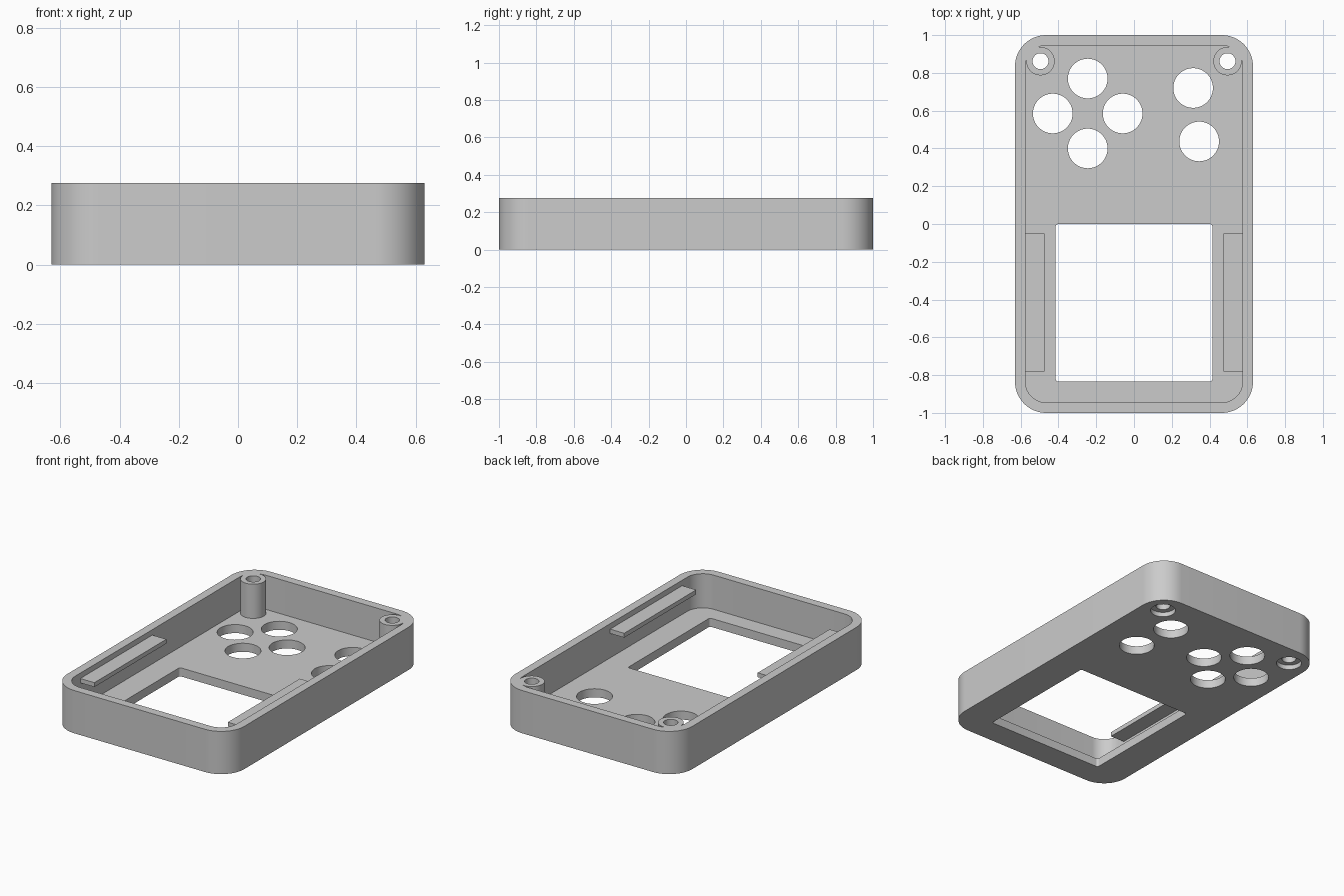
import bpy
import bmesh
from math import cos, sin, pi, radians

cube = bpy.data.objects.get("Cube")
if cube:
    bpy.data.objects.remove(cube, do_unlink=True)

HEIGHT, FLOOR, WALL = 0.275, 0.055, 0.055
HALF_X, HALF_Y, CORNER = 0.63, 1.0, 0.165

grey = bpy.data.materials.new("plain grey")
grey.use_nodes = True
colour = (0.6, 0.6, 0.6, 1)
grey.diffuse_color = colour
grey.node_tree.nodes["Principled BSDF"].inputs["Base Color"].default_value = colour


def prism(name, outline, z0, z1):
    """Extrude a closed xy outline from z0 to z1."""
    bm = bmesh.new()
    face = bm.faces.new([bm.verts.new((x, y, z0)) for x, y in outline])
    top = bmesh.ops.extrude_face_region(bm, geom=[face])["geom"]
    for v in top:
        if isinstance(v, bmesh.types.BMVert):
            v.co.z = z1
    bmesh.ops.recalc_face_normals(bm, faces=bm.faces)
    mesh = bpy.data.meshes.new(name)
    bm.to_mesh(mesh)
    bm.free()
    mesh.materials.append(grey)
    obj = bpy.data.objects.new(name, mesh)
    bpy.context.collection.objects.link(obj)
    return obj


def rounded(x0, x1, y0, y1, r, steps=16):
    """Rounded rectangle outline."""
    centres = [(x1 - r, y1 - r), (x0 + r, y1 - r), (x0 + r, y0 + r), (x1 - r, y0 + r)]
    return [(cx + r * cos(a), cy + r * sin(a))
            for q, (cx, cy) in enumerate(centres)
            for a in [(q + i / steps) * pi / 2 for i in range(steps + 1)]]


def circle(x, y, r, steps=64):
    return [(x + r * cos(2 * pi * i / steps), y + r * sin(2 * pi * i / steps))
            for i in range(steps)]


def combine(target, tool, operation):
    """Apply a boolean and discard the tool."""
    tool.hide_render = True
    mod = target.modifiers.new("cut", "BOOLEAN")
    mod.operation, mod.solver, mod.object = operation, "EXACT", tool
    bpy.context.view_layer.objects.active = target
    bpy.ops.object.modifier_apply(modifier=mod.name)
    bpy.data.objects.remove(tool, do_unlink=True)


# Open tray with rounded corners
case = prism("case_shell", rounded(-HALF_X, HALF_X, -HALF_Y, HALF_Y, CORNER), 0, HEIGHT)
ix, iy = HALF_X - WALL, HALF_Y - WALL
combine(case, prism("cavity", rounded(-ix, ix, -iy, iy, CORNER - WALL), FLOOR, 0.5), "DIFFERENCE")

# Screw posts fused into the back corners, bored and counterbored from below
for side in (-1, 1):
    x, y = side * 0.495, 0.862
    combine(case, prism("post", circle(x, y, 0.075), FLOOR / 2, HEIGHT), "UNION")
    combine(case, prism("bore", circle(x, y, 0.042), -0.1, 0.5), "DIFFERENCE")
    combine(case, prism("counterbore", circle(x, y, 0.075), -0.1, 0.03), "DIFFERENCE")

# Screen window
combine(case, prism("window", rounded(-0.415, 0.415, -0.835, 0, 0.015, 6), -0.1, 0.15), "DIFFERENCE")

# Button holes: a cross of four and a slanted pair
pad_x, pad_y, step = -0.245, 0.585, 0.185
buttons = [(pad_x + step, pad_y), (pad_x - step, pad_y), (pad_x, pad_y + step),
           (pad_x, pad_y - step), (0.313, 0.72), (0.345, 0.437)]
for x, y in buttons:
    combine(case, prism("button_hole", circle(x, y, 0.105), -0.1, 0.15), "DIFFERENCE")

# Smooth curved walls, sharp rims
bpy.ops.object.select_all(action="DESELECT")
case.select_set(True)
bpy.context.view_layer.objects.active = case
bpy.ops.object.shade_smooth_by_angle(angle=radians(30))

# Board-holding rails along both long walls
for name, side in (("right_rail", -1), ("left_rail", 1)):
    xs = sorted((side * 0.475, side * (ix + 0.02)))
    prism(name, [(xs[0], -0.782), (xs[1], -0.782), (xs[1], -0.05), (xs[0], -0.05)], 0.212, 0.24)
